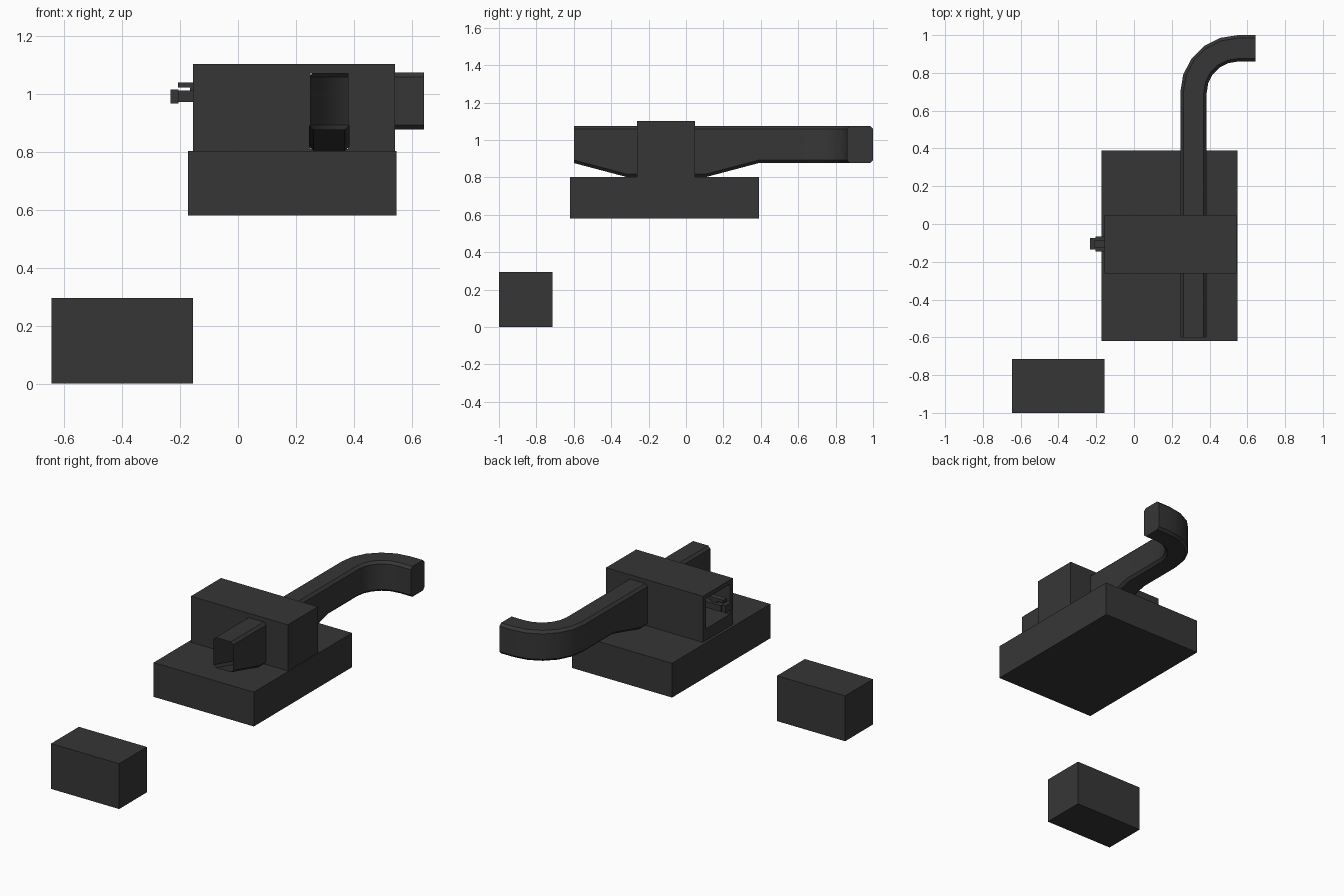
import bpy, bmesh, math

if "Cube" in bpy.data.objects:
    bpy.data.objects.remove(bpy.data.objects["Cube"])

mat = bpy.data.materials.new("charcoal")
mat.diffuse_color = (0.037, 0.037, 0.037, 1)
mat.use_nodes = True
mat.node_tree.nodes["Principled BSDF"].inputs["Base Color"].default_value = mat.diffuse_color


def finish(name, bm):
    bmesh.ops.recalc_face_normals(bm, faces=bm.faces)
    me = bpy.data.meshes.new(name)
    bm.to_mesh(me)
    bm.free()
    me.materials.append(mat)
    ob = bpy.data.objects.new(name, me)
    bpy.context.collection.objects.link(ob)
    return ob


def box(name, x, y, z):
    bm = bmesh.new()
    bmesh.ops.create_cube(bm, size=1)
    for v in bm.verts:
        v.co = [(r[0] + r[1]) / 2 + c * (r[1] - r[0]) for c, r in zip(v.co, (x, y, z))]
    return finish(name, bm)


def cut(ob, cutter):
    m = ob.modifiers.new("cut", 'BOOLEAN')
    m.operation = 'DIFFERENCE'
    m.solver = 'EXACT'
    m.object = cutter
    bpy.context.view_layer.objects.active = ob
    bpy.ops.object.modifier_apply(modifier=m.name)
    bpy.data.objects.remove(cutter)


# Separate small box and the base slab
box("small_box", (-0.645, -0.155), (-1.0, -0.715), (0.0, 0.295))
box("base", (-0.173, 0.548), (-0.62, 0.39), (0.58, 0.803))

# Housing with a recess in its left end and a passage for the duct
housing = box("housing", (-0.155, 0.542), (-0.262, 0.047), (0.803, 1.103))
cut(housing, box("recess_cutter", (-0.3, 0.15), (-0.23, 0.015), (0.88, 1.075)))
cut(housing, box("passage_cutter", (0.25, 0.38), (-0.4, 0.2), (0.81, 1.07)))

# Connector sticking out of the recess
box("connector_body", (-0.205, 0.15), (-0.145, -0.065), (0.972, 1.012))
box("connector_tip", (-0.233, -0.205), (-0.135, -0.075), (0.968, 1.016))
box("connector_latch", (-0.208, -0.10), (-0.125, -0.085), (1.022, 1.04))
box("connector_post", (-0.165, -0.12), (-0.125, -0.085), (1.0, 1.03))

# Duct: chamfered section swept along a path, deeper where it meets the base
CX, W, TOP, LOW, DEEP, C = 0.315, 0.07, 1.075, 0.877, 0.803, 0.016
R = 0.235
path = [(CX, y, 0, b) for y, b in
        ((-0.6, LOW), (-0.32, DEEP), (0.11, DEEP), (0.39, LOW))]
for i in range(6):
    a = math.radians(18 * i)
    path.append((CX + R * (1 - math.cos(a)), 0.695 + R * math.sin(a), a, LOW))
path.append((0.642, 0.93, math.pi / 2, LOW))

bm = bmesh.new()
rings = []
for px, py, a, low in path:
    sect = [(-W, low + C), (-W, TOP - C), (-W + C, TOP), (W - C, TOP),
            (W, TOP - C), (W, low + C), (W - C, low), (-W + C, low)]
    rings.append([bm.verts.new((px + s * math.cos(a), py - s * math.sin(a), z))
                  for s, z in sect])
for r0, r1 in zip(rings, rings[1:]):
    for k in range(8):
        j = (k + 1) % 8
        bm.faces.new((r0[k], r0[j], r1[j], r1[k]))
bm.faces.new(rings[-1])  # closed outlet end, the front stays open
duct = finish("duct", bm)
# make the open shell face outwards
me = duct.data
if sum(p.normal.z * p.area for p in me.polygons if p.center.z > TOP - 0.001) < 0:
    me.flip_normals()
bpy.ops.object.select_all(action='DESELECT')
duct.select_set(True)
bpy.context.view_layer.objects.active = duct
bpy.ops.object.shade_smooth_by_angle(angle=math.radians(30))
